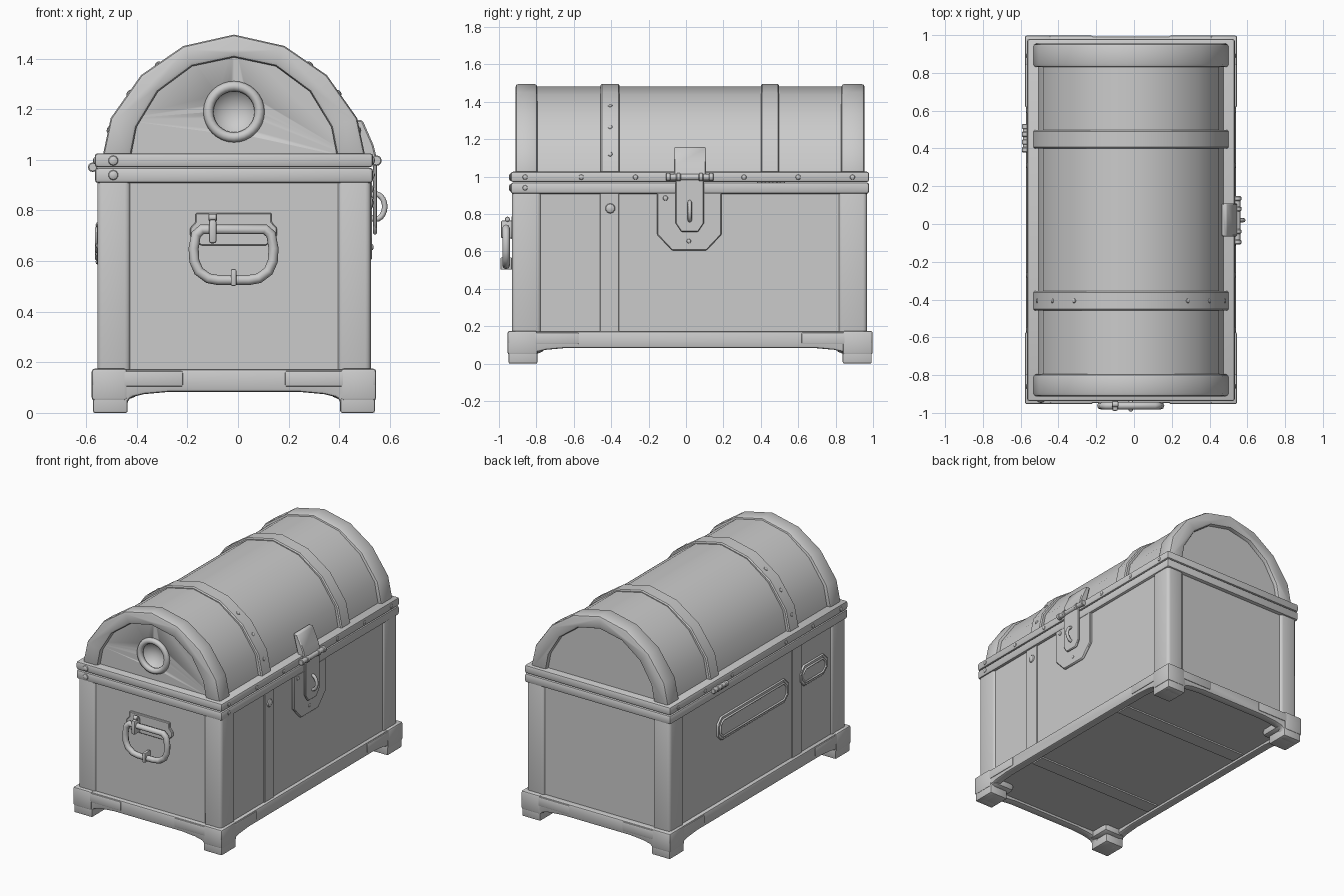
import bpy, bmesh, math
from mathutils import Vector, Matrix

if "Cube" in bpy.data.objects:
    bpy.data.objects.remove(bpy.data.objects["Cube"])

CX, CY = -0.016, 0.022


def finish(name, bm, bevel=0.0, seg=2):
    """Bevel the hard edges, smooth by angle and link the object."""
    bmesh.ops.recalc_face_normals(bm, faces=bm.faces)
    if bevel:
        hard = [e for e in bm.edges if len(e.link_faces) == 2 and e.calc_face_angle() > math.radians(35)]
        bmesh.ops.bevel(bm, geom=hard, offset=bevel, segments=seg, profile=0.5, affect='EDGES', clamp_overlap=True)
    me = bpy.data.meshes.new(name)
    bm.to_mesh(me)
    bm.free()
    ob = bpy.data.objects.new(name, me)
    bpy.context.collection.objects.link(ob)
    bpy.ops.object.select_all(action='DESELECT')
    ob.select_set(True)
    bpy.context.view_layer.objects.active = ob
    bpy.ops.object.shade_smooth_by_angle(angle=math.radians(35))
    return ob


def prism(name, pts, axis, a, b, bevel=0.0, seg=2):
    """Extrude a (y,z) profile along x, or an (x,z) profile along y."""
    bm = bmesh.new()
    def put(p, t):
        return bm.verts.new((t, p[0], p[1]) if axis == 'x' else (p[0], t, p[1]))
    va, vb = [put(p, a) for p in pts], [put(p, b) for p in pts]
    bm.faces.new(va)
    bm.faces.new(vb[::-1])
    n = len(pts)
    for i in range(n):
        j = (i + 1) % n
        bm.faces.new((va[i], vb[i], vb[j], va[j]))
    return finish(name, bm, bevel, seg)


def box(name, x0, x1, y0, y1, z0, z1, bevel=0.0, seg=2):
    return prism(name, [(x0, z0), (x1, z0), (x1, z1), (x0, z1)], 'y', y0, y1, bevel, seg)


def rivet(name, loc, normal, r=0.014):
    bm = bmesh.new()
    rot = Vector(normal).to_track_quat('Z', 'Y').to_matrix().to_4x4()
    m = Matrix.Translation(loc) @ rot @ Matrix.Diagonal((1, 1, 0.5, 1))
    bmesh.ops.create_uvsphere(bm, u_segments=10, v_segments=6, radius=r, matrix=m)
    return finish(name, bm)


def cylinder(name, loc, normal, r, length, bevel=0.0):
    bm = bmesh.new()
    rot = Vector(normal).to_track_quat('Z', 'Y').to_matrix().to_4x4()
    bmesh.ops.create_cone(bm, cap_ends=True, segments=12, radius1=r, radius2=r, depth=length,
                          matrix=Matrix.Translation(loc) @ rot)
    return finish(name, bm, bevel, 1)


def tube(name, pts, r, cyclic=True):
    """Round bar swept along a path."""
    cu = bpy.data.curves.new(name, 'CURVE')
    cu.dimensions, cu.bevel_depth, cu.bevel_resolution, cu.use_fill_caps = '3D', r, 2, True
    sp = cu.splines.new('POLY')
    sp.points.add(len(pts) - 1)
    for p, co in zip(sp.points, pts):
        p.co = (*co, 1)
    sp.use_cyclic_u, sp.use_smooth = cyclic, True
    ob = bpy.data.objects.new(name, cu)
    bpy.context.collection.objects.link(ob)
    return ob


def arch(half):
    """Full arch from its right half, listed foot to crown."""
    return [(CX + x, z) for x, z in half] + [(CX - x, z) for x, z in half[-2::-1]]


# chest body, corner posts and side straps
box("body", -0.545, 0.515, -0.917, 0.953, 0.10, 0.93)
for sx, x0, x1 in (("left", -0.556, -0.425), ("right", 0.393, 0.525)):
    for sy, y0, y1 in (("front", -0.93, -0.775), ("back", 0.815, 0.968)):
        box(f"post_{sy}_{sx}", x0, x1, y0, y1, 0.10, 0.93, 0.022, 3)
for s, x0, x1 in (("left", -0.552, -0.53), ("right", 0.50, 0.522)):
    box(f"strap_{s}", x0, x1, -0.46, -0.357, 0.12, 0.92, 0.003, 1)
rivet("strap_rivet", (0.522, -0.405, 0.83), (1, 0, 0), 0.027)
for i, y in enumerate((-0.46, 0.40)):
    box(f"floor_strap_{i}", -0.50, 0.47, y, y + 0.1, 0.09, 0.11)


# base rails with arched underside
def rail_profile(c, h):
    half = [(h, 0.172), (h, 0.0), (h - 0.133, 0.0), (h - 0.135, 0.045), (h - 0.15, 0.062),
            (h - 0.20, 0.074), (h - 0.30, 0.083)]
    return [(c + a, z) for a, z in half] + [(c - a, z) for a, z in half[::-1]]


HX, HY = 0.556, 0.97
for s, y in (("front", CY - HY), ("back", CY + HY - 0.06)):
    prism(f"base_rail_{s}", rail_profile(CX, HX), 'y', y, y + 0.06, 0.014)
for s, x in (("left", CX - HX), ("right", CX + HX - 0.06)):
    prism(f"base_rail_{s}", rail_profile(CY, HY), 'x', x, x + 0.06, 0.014)

# feet and corner brackets
for sx, dx in (("left", -1), ("right", 1)):
    for sy, dy in (("front", -1), ("back", 1)):
        def corner(name, lx, ly, z0, z1, grow, bv):
            xs = sorted((CX + dx * (HX + grow), CX + dx * (HX + grow - lx)))
            ys = sorted((CY + dy * (HY + grow), CY + dy * (HY + grow - ly)))
            box(f"{name}_{sy}_{sx}", *xs, *ys, z0, z1, bv)
        corner("foot", 0.137, 0.155, 0.0, 0.10, 0.001, 0.008)
        corner("foot_flare", 0.17, 0.185, 0.055, 0.12, -0.004, 0.03)
        corner("foot_bracket", 0.14, 0.16, 0.048, 0.175, 0.006, 0.012)
        corner("bracket_front", 0.36, 0.05, 0.103, 0.166, 0.005, 0.008)
        corner("bracket_side", 0.05, 0.38, 0.103, 0.166, 0.005, 0.008)

# rim strips where lid meets body
box("rim_lower", -0.566, 0.534, -0.937, 0.979, 0.908, 0.969, 0.014)
box("rim_upper", -0.566, 0.534, -0.937, 0.979, 0.971, 1.026, 0.012)
for i, y in enumerate((-0.86, -0.56, -0.27, 0.31, 0.60, 0.89)):
    rivet(f"rim_rivet_right_{i}", (0.534, y, 0.997), (1, 0, 0))
    rivet(f"rim_rivet_left_{i}", (-0.566, y, 0.997), (-1, 0, 0))
for i, z in enumerate((0.94, 0.997)):
    rivet(f"rim_rivet_front_{i}", (-0.493, -0.937, z), (0, -1, 0), 0.02)
rivet("rim_rivet_corner", (0.534, -0.86, 0.94), (1, 0, 0))

# arched lid with a round dish sunk in the front
outer = [(0.522, 1.0), (0.487, 1.165), (0.367, 1.335), (0.20, 1.45), (0, 1.495)]
shell = [(0.495, 1.0), (0.465, 1.16), (0.353, 1.322), (0.193, 1.438), (0, 1.482)]
inner = [(0.41, 1.0), (0.385, 1.13), (0.30, 1.27), (0.165, 1.37), (0, 1.405)]
lid = prism("lid", arch(shell), 'y', -0.882, 0.927)
bm = bmesh.new()
bmesh.ops.create_uvsphere(bm, u_segments=32, v_segments=24, radius=0.11,
                          matrix=Matrix.Translation((CX, -0.942, 1.19)))
cutter = finish("dish_cutter", bm)
cutter.hide_render = True
cutter.hide_set(True)
cut = lid.modifiers.new("dish", 'BOOLEAN')
cut.operation, cut.object, cut.solver = 'DIFFERENCE', cutter, 'EXACT'
ring = [(CX + 0.101 * math.cos(t * math.pi / 16), -0.886, 1.19 + 0.101 * math.sin(t * math.pi / 16))
        for t in range(32)]
tube("lid_ring", ring, 0.02)

# lid bands
for s, y0, y1 in (("front", -0.912, -0.795), ("back", 0.83, 0.955)):
    prism(f"lid_band_{s}", arch(outer) + arch(inner)[::-1], 'y', y0, y1, 0.016)
for i, (y0, y1) in enumerate(((-0.457, -0.355), (0.40, 0.498))):
    prism(f"lid_band_middle_{i}", arch(outer) + arch(inner)[::-1], 'y', y0, y1, 0.007, 1)
for i, (x, z) in enumerate(((0.496, 1.12), (0.416, 1.265), (0.302, 1.38))):
    for s in (-1, 1):
        rivet(f"band_rivet_{i}_{'right' if s > 0 else 'left'}", (CX + s * x, -0.406, z), (s * x, 0, z - 0.98), 0.013)

# lock: back plate, hasp, pivot and staple
prism("lock_plate", [(-0.155, 0.915), (-0.155, 0.69), (-0.075, 0.605), (0.11, 0.605), (0.19, 0.69), (0.19, 0.915)],
      'x', 0.505, 0.53, 0.005, 1)
prism("hasp", [(-0.055, 1.0), (-0.055, 0.75), (-0.025, 0.705), (0.065, 0.705), (0.095, 0.75), (0.095, 1.0)],
      'x', 0.534, 0.549, 0.004, 1)
prism("hasp_lid_plate", [(0.55, 1.0), (0.535, 1.06), (0.492, 1.157), (0.46, 1.157), (0.50, 1.0)],
      'y', -0.065, 0.108, 0.006, 1)
cylinder("hasp_pivot", (0.546, 0.02, 0.997), (0, 1, 0), 0.017, 0.22)
for i, y in enumerate((-0.095, -0.04, 0.08, 0.135)):
    cylinder(f"hasp_knuckle_{i}", (0.547, y, 0.997), (0, 1, 0), 0.021, 0.025, 0.004)
tube("staple", [(0.543 + 0.037 * math.cos(t * math.pi / 10), 0.02, 0.815 + 0.05 * math.sin(t * math.pi / 10))
                for t in range(20)], 0.011)
rivet("lock_rivet_left", (0.53, -0.11, 0.885), (1, 0, 0))
rivet("lock_rivet_bottom", (0.53, 0.015, 0.655), (1, 0, 0), 0.012)

# hinge on the left side
cylinder("hinge_pin", (-0.573, 0.455, 0.971), (0, 1, 0), 0.015, 0.15)
for i in range(4):
    cylinder(f"hinge_knuckle_{i}", (-0.574, 0.393 + 0.041 * i, 0.971), (0, 1, 0), 0.019, 0.028, 0.004)


# framed plates on the left side
def framed_plate(name, y0, y1, z0, z1, c):
    def octagon(d):
        a, b, e, f, k = y0 + d, y1 - d, z0 + d, z1 - d, c - d * 0.5
        return [(a, e + k), (a + k, e), (b - k, e), (b, e + k), (b, f - k), (b - k, f), (a + k, f), (a, f - k)]
    prism(name, octagon(0), 'x', -0.557, -0.535, 0.003, 1)
    for i, (y, z) in enumerate(octagon(0.012)[::2]):
        rivet(f"{name}_rivet_{i}", (-0.558, y, z), (-1, 0, 0), 0.009)
    loop = [(-0.558, y, z) for y, z in octagon(0.024)]
    tube(f"{name}_frame", loop, 0.007)


framed_plate("side_plate_large", -0.31, 0.45, 0.585, 0.745, 0.04)
framed_plate("side_plate_small", -0.73, -0.44, 0.615, 0.755, 0.04)

# front carrying handle: plate, swinging ring, bracket and clip
HC = -0.0175
prism("handle_plate", [(HC + s * x, z) for s, x, z in (
    (-1, 0.15, 0.79), (-1, 0.15, 0.755), (-1, 0.172, 0.73), (-1, 0.172, 0.70), (-1, 0.13, 0.662),
    (1, 0.13, 0.662), (1, 0.172, 0.70), (1, 0.172, 0.73), (1, 0.15, 0.755), (1, 0.15, 0.79))],
    'y', -0.932, -0.91, 0.004, 1)
half = [(0.125, 0.725), (0.148, 0.705), (0.158, 0.65), (0.155, 0.60), (0.138, 0.56), (0.10, 0.532), (0.06, 0.525)]
path = [(HC + x, -0.962, z) for x, z in half] + [(HC - x, -0.962, z) for x, z in half[::-1]]
tube("handle_ring", path, 0.02)
box("handle_bracket", -0.115, -0.085, -0.99, -0.92, 0.67, 0.765, 0.01)
cylinder("handle_bracket_pin", (-0.1, -0.955, 0.772), (1, 0, 0), 0.014, 0.034, 0.003)
box("handle_clip", HC - 0.011, HC + 0.011, -0.992, -0.93, 0.502, 0.568, 0.006)
